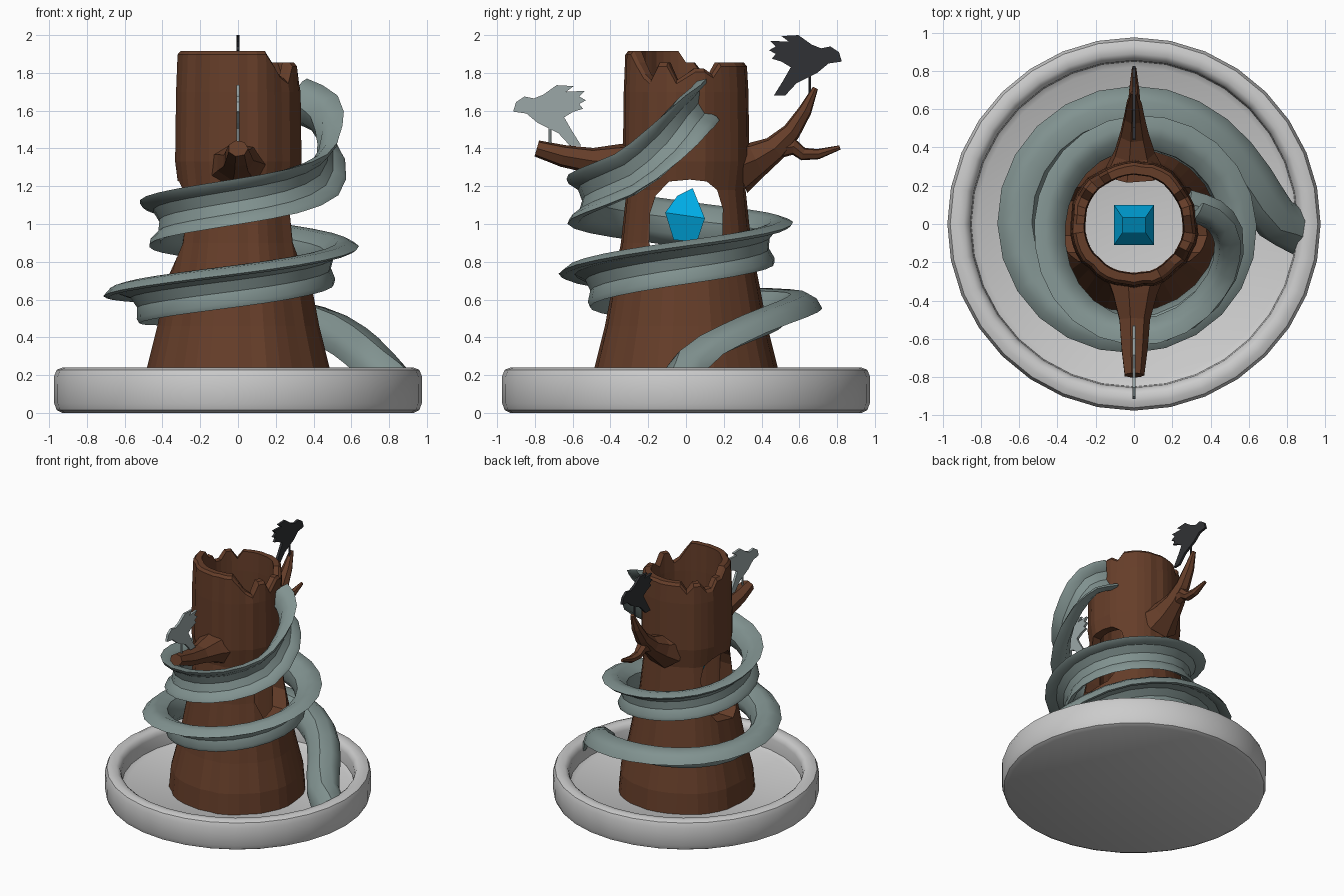
import bpy, bmesh, math, random
from mathutils import Vector

if "Cube" in bpy.data.objects:
    bpy.data.objects.remove(bpy.data.objects["Cube"])

random.seed(4)
Z = Vector((0, 0, 1))


def material(name, rgb):
    m = bpy.data.materials.new(name)
    m.diffuse_color = (*rgb, 1)
    m.use_nodes = True
    m.node_tree.nodes["Principled BSDF"].inputs["Base Color"].default_value = m.diffuse_color
    return m


BARK = material("bark", (0.13, 0.047, 0.022))
SLATE = material("slate", (0.22, 0.29, 0.28))
CRYSTAL = material("crystal", (0.0, 0.42, 0.8))
PALE = material("pale_bird", (0.33, 0.39, 0.39))
DARK = material("dark_bird", (0.03, 0.031, 0.035))


def loft(name, rings, mat=None, loop=False, smooth=None):
    """Skin rings of equal point count; cap the ends or join last to first."""
    bm = bmesh.new()
    vs = [[bm.verts.new(p) for p in r] for r in rings]
    n = len(rings[0])
    pairs = list(zip(vs, vs[1:])) + ([(vs[-1], vs[0])] if loop else [])
    for a, b in pairs:
        for i in range(n):
            j = (i + 1) % n
            bm.faces.new((a[i], a[j], b[j], b[i]))
    if not loop:
        bm.faces.new(vs[0])
        bm.faces.new(vs[-1])
    bmesh.ops.recalc_face_normals(bm, faces=bm.faces)
    me = bpy.data.meshes.new(name)
    bm.to_mesh(me)
    bm.free()
    ob = bpy.data.objects.new(name, me)
    bpy.context.collection.objects.link(ob)
    if mat:
        me.materials.append(mat)
    if smooth:
        bpy.ops.object.select_all(action='DESELECT')
        ob.select_set(True)
        bpy.context.view_layer.objects.active = ob
        bpy.ops.object.shade_smooth_by_angle(angle=math.radians(smooth))
    return ob


def circle(r, z, n):
    return [(r * math.cos(2 * math.pi * i / n), r * math.sin(2 * math.pi * i / n), z) for i in range(n)]


# Round dish with a raised, softened rim
dish = [(0.93, 0), (0.96, 0.015), (0.973, 0.05), (0.975, 0.19), (0.96, 0.228), (0.93, 0.24),
        (0.89, 0.238), (0.865, 0.22), (0.855, 0.19), (0.85, 0.1), (0.82, 0.08)]
loft("dish", [circle(r, z, 32) for r, z in dish], smooth=40)

# Hollow trunk with a broken top edge
teeth = "3443555555" "5555355335" "5777777777" "7777532552"
N = len(teeth)
tops = [1.70 + 0.031 * int(c) for c in teeth]
bump = [random.uniform(-0.008, 0.008) for _ in teeth]


def trunk_ring(r, z, rough=1):
    return [((r + rough * bump[i]) * math.cos(2 * math.pi * i / N),
             (r + rough * bump[i]) * math.sin(2 * math.pi * i / N),
             tops[i] + z if z <= 0 else z) for i in range(N)]


outer = [(0.5, 0.07), (0.485, 0.24), (0.43, 0.46), (0.345, 0.9), (0.315, 1.18), (0.335, 1.33), (0.33, 1.7)]
rings = [trunk_ring(r, z) for r, z in outer]
rings += [trunk_ring(0.322, -0.02), trunk_ring(0.305, 0), trunk_ring(0.262, 0, 0.5),
          trunk_ring(0.258, 1.7, 0.5), trunk_ring(0.255, 0.07, 0.5)]
trunk = loft("trunk", rings, BARK, loop=True)

# Arched opening cut straight through from side to side
arch = [(-0.06, 0.71), (0.12, 0.74), (0.19, 0.86), (0.195, 1.08), (0.165, 1.18), (0.11, 1.225), (0.02, 1.235),
        (-0.09, 1.225), (-0.16, 1.15), (-0.19, 1.06), (-0.195, 0.9), (-0.15, 0.76)]
cutter = loft("arch_cutter", [[(x, y, z) for y, z in arch] for x in (-0.8, 0.8)])
cutter.hide_render = True
cut = trunk.modifiers.new("arch", 'BOOLEAN')
cut.object = cutter
cut.operation = 'DIFFERENCE'
cut.solver = 'EXACT'
bpy.context.view_layer.objects.active = trunk
bpy.ops.object.modifier_apply(modifier="arch")
bpy.data.objects.remove(cutter)


# Tapered branches lying in the y-z plane
def branch(name, pts, width=1.0, n=7):
    rings = []
    for i, (y, z, r) in enumerate(pts):
        a, b = pts[max(i - 1, 0)], pts[min(i + 1, len(pts) - 1)]
        t = Vector((0, b[0] - a[0], b[1] - a[1])).normalized()
        side = Vector((1, 0, 0))
        up = side.cross(t)
        rings.append([Vector((0, y, z)) + r * (width * math.cos(k) * side + math.sin(k) * up)
                      for k in (2 * math.pi * q / n for q in range(n))])
    loft(name, rings, BARK)


branch("front_branch", [(-0.28, 1.31, 0.13), (-0.37, 1.325, 0.1), (-0.5, 1.335, 0.07),
                        (-0.65, 1.36, 0.06), (-0.79, 1.4, 0.045)], 1.2)
branch("back_branch", [(0.27, 1.3, 0.15), (0.37, 1.34, 0.1), (0.47, 1.4, 0.07), (0.56, 1.49, 0.05),
                       (0.63, 1.6, 0.037), (0.685, 1.72, 0.015)], 1.1)
branch("back_twig", [(0.45, 1.39, 0.055), (0.57, 1.41, 0.045), (0.62, 1.37, 0.035),
                     (0.7, 1.37, 0.028), (0.815, 1.405, 0.012)])

# Spiral chute: angle, radius, height, roll of the open side (0 up, 90 outward, 180 down)
path = [(20, 0.34, 1.655, 80), (5, 0.47, 1.58, 82), (-11, 0.54, 1.43, 85), (-34, 0.575, 1.26, 88),
        (-90, 0.60, 1.12, 92), (-180, 0.465, 1.0, 103), (-270, 0.49, 0.915, 114),
        (-360, 0.55, 0.80, 123), (-450, 0.57, 0.67, 133), (-540, 0.60, 0.57, 143),
        (-630, 0.60, 0.53, 155), (-672, 0.61, 0.46, 160), (-700, 0.65, 0.36, 165),
        (-718, 0.74, 0.24, 170), (-723, 0.87, 0.11, 175)]
section = [(0.03, 0.12), (-0.03, 0.115), (-0.08, 0.08), (-0.11, 0), (-0.08, -0.08), (-0.03, -0.115),
           (0.03, -0.12), (0.02, -0.095), (-0.03, -0.06), (-0.05, 0), (-0.03, 0.06), (0.02, 0.095)]


def spline(pts, i, t):
    """Catmull-Rom weighted by the angle step so uneven spacing stays smooth."""
    p1, p2 = pts[i], pts[i + 1]
    d = p2[0] - p1[0]

    def slope(k, c):
        a, b = pts[max(k - 1, 0)], pts[min(k + 1, len(pts) - 1)]
        return (b[c] - a[c]) / (b[0] - a[0]) * d
    h = (2*t**3 - 3*t**2 + 1, t**3 - 2*t**2 + t, 3*t**2 - 2*t**3, t**3 - t**2)
    return [p1[0] + d * t] + [h[0]*p1[c] + h[1]*slope(i, c) + h[2]*p2[c] + h[3]*slope(i + 1, c)
                              for c in (1, 2, 3)]


samples = []
for i in range(len(path) - 1):
    steps = max(2, round(abs(path[i + 1][0] - path[i][0]) / 15))
    samples += [spline(path, i, k / steps) for k in range(steps)]
samples.append(list(path[-1]))
centres = [Vector((r * math.cos(math.radians(a)), r * math.sin(math.radians(a)), z)) for a, r, z, _ in samples]
rings = []
for i, c in enumerate(centres):
    t = (centres[min(i + 1, len(centres) - 1)] - centres[max(i - 1, 0)]).normalized()
    out = Z.cross(t).normalized()
    up = t.cross(out)
    w = math.radians(samples[i][3])
    u = up * math.cos(w) + out * math.sin(w)
    v = up * math.sin(w) - out * math.cos(w)
    rings.append([c + u * p + v * q for p, q in section])
loft("spiral_chute", rings, SLATE, smooth=35)

# Floating crystal
def square(hx, y0, y1, z0, z1):
    return [(-hx, y0, z0), (hx, y0, z0), (hx, y1, z1), (-hx, y1, z1)]


loft("crystal", [square(0.06, -0.065, 0.06, 0.915, 0.91), square(0.105, -0.11, 0.1, 1.06, 1.03),
                 square(0.06, -0.045, 0.035, 1.15, 1.19)], CRYSTAL)

# Flat cut-out birds on pins: outline measured from the beak tip, in hundredths
bird = [(0, 0), (1.5, 5), (6, 8), (11, 7), (16, 9), (23, 14), (32, 13.5), (28, 10.5), (38, 11), (35, 8),
        (38.5, 6), (35, 4), (37, 1.5), (32, 0), (27, -3), (31, -10), (36, -18), (30, -18), (24, -11.5),
        (13, -6), (7, -1)]


def make_bird(name, y, z, flip, mat, pin):
    loft(name, [[(x, y + flip * a / 100, z + b / 100) for a, b in bird] for x in (-0.009, 0.009)], mat)
    py, z0, z1 = pin
    loft(name + "_pin", [[(p[0], p[1] + py, h) for p in circle(0.008, 0, 6)] for h in (z0, z1)], mat)


make_bird("pale_bird", -0.915, 1.595, 1, PALE, (-0.72, 1.38, 1.54))
make_bird("dark_bird", 0.825, 1.86, -1, DARK, (0.655, 1.62, 1.8))
